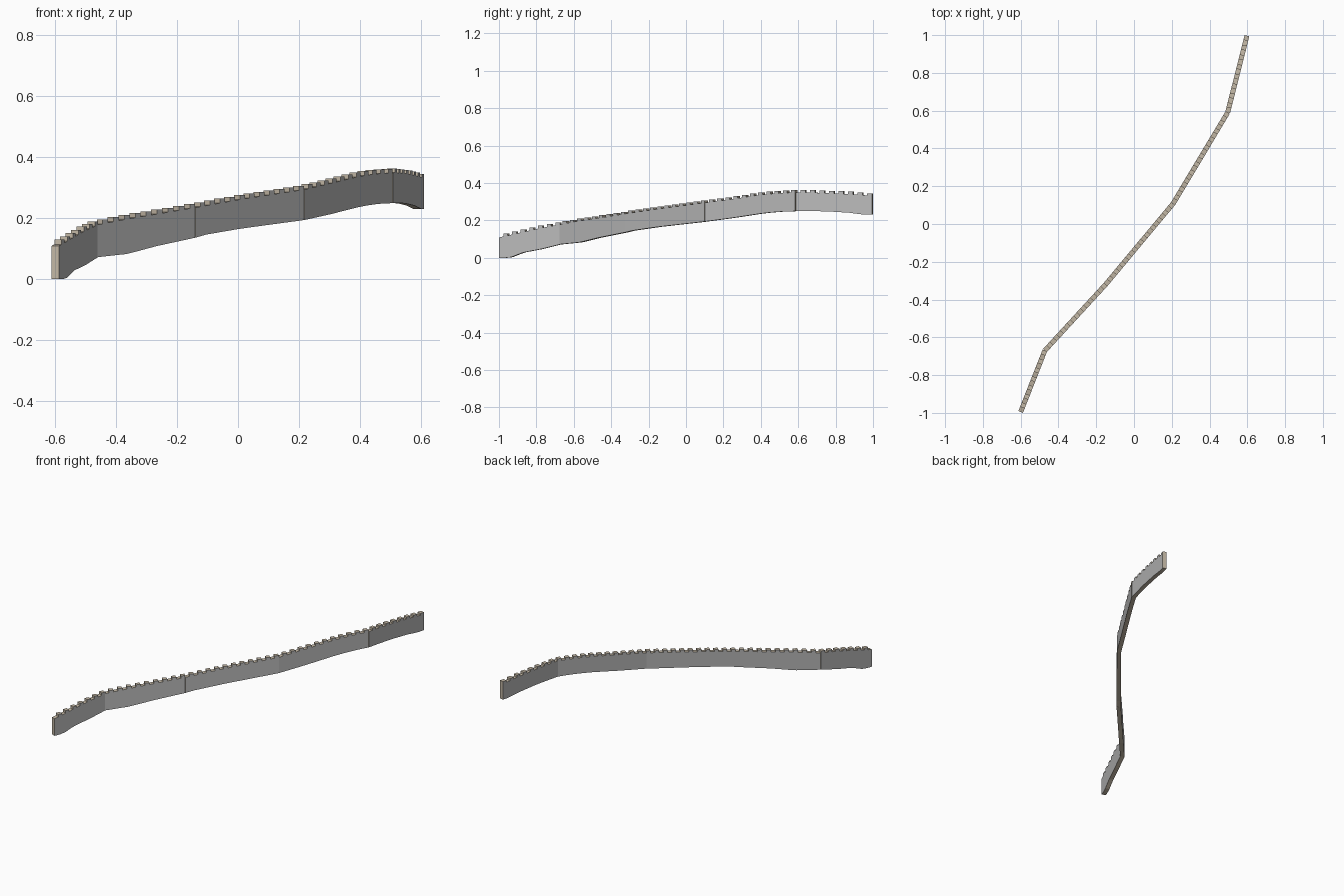
import bpy, bmesh, math
from mathutils import Vector

if "Cube" in bpy.data.objects:
    bpy.data.objects.remove(bpy.data.objects["Cube"])

WIDTH = 0.026
# plan of the wall, corner to corner
PATH = [Vector(p) for p in [(-0.6, -0.995), (-0.472, -0.67), (-0.15, -0.32),
                            (0.207, 0.108), (0.496, 0.59), (0.598, 0.997)]]
# ground profile along y: (y, bottom z, wall top z)
PROFILE = [(-1.0, 0.0, 0.108), (-0.94, 0.0, 0.121), (-0.87, 0.028, 0.138),
           (-0.77, 0.047, 0.16), (-0.67, 0.072, 0.178), (-0.56, 0.083, 0.198),
           (-0.46, 0.108, 0.213), (-0.32, 0.136, 0.235), (-0.3, 0.143, 0.238),
           (-0.14, 0.166, 0.262), (0.1, 0.193, 0.293), (0.25, 0.213, 0.314),
           (0.42, 0.239, 0.339), (0.52, 0.248, 0.347), (0.62, 0.25, 0.350),
           (0.75, 0.249, 0.347), (0.88, 0.241, 0.341), (0.95, 0.231, 0.335),
           (1.0, 0.231, 0.330)]


def height(y, k):
    y = max(-1.0, min(1.0, y))
    for a, b in zip(PROFILE, PROFILE[1:]):
        if y <= b[0]:
            return a[k] + (b[k] - a[k]) * (y - a[0]) / (b[0] - a[0])


def material(name, col):
    m = bpy.data.materials.new(name)
    m.diffuse_color = (*col, 1)
    m.use_nodes = True
    m.node_tree.nodes["Principled BSDF"].inputs["Base Color"].default_value = m.diffuse_color
    return m


stone = material("grey_stone", (0.5, 0.5, 0.5))
tan = material("tan_stone", (0.55, 0.48, 0.38))


def strip(name, stations, d):
    """Rectangular section swept through (xy, bottom, top) stations."""
    n = Vector((-d.y, d.x)) * WIDTH / 2
    bm = bmesh.new()
    rings = []
    for p, lo, hi in stations:
        rings.append([bm.verts.new((*(p + n * s), z))
                      for s, z in ((-1, lo), (1, lo), (1, hi), (-1, hi))])
    for a, b in zip(rings, rings[1:]):
        for i in range(4):
            j = (i + 1) % 4
            f = bm.faces.new((a[i], a[j], b[j], b[i]))
            f.material_index = 1 if i in (0, 2) else 0
    for r in (rings[0], rings[-1]):
        bm.faces.new(r).material_index = 1
    bmesh.ops.recalc_face_normals(bm, faces=bm.faces)
    me = bpy.data.meshes.new(name)
    bm.to_mesh(me)
    bm.free()
    me.materials.append(stone)
    me.materials.append(tan)
    bpy.context.collection.objects.link(bpy.data.objects.new(name, me))


for a, b in zip(PATH, PATH[1:]):
    d = (b - a).normalized()
    length = (b - a).length
    # wall segment following the ground
    steps = 10
    pts = [a.lerp(b, i / steps) for i in range(steps + 1)]
    strip("wall_segment", [(p, height(p.y, 1), height(p.y, 2)) for p in pts], d)
    # flat-topped merlons along the segment
    count = round(length / 0.052)
    for i in range(count):
        c = a.lerp(b, (i + 0.75) / count)
        half = d * length / count * 0.25
        top = height((c + half).y, 2), height((c - half).y, 2)
        z0, z1 = min(top) - 0.004, height(c.y, 2) + 0.013
        strip("merlon", [(c - half, z0, z1), (c + half, z0, z1)], d)
